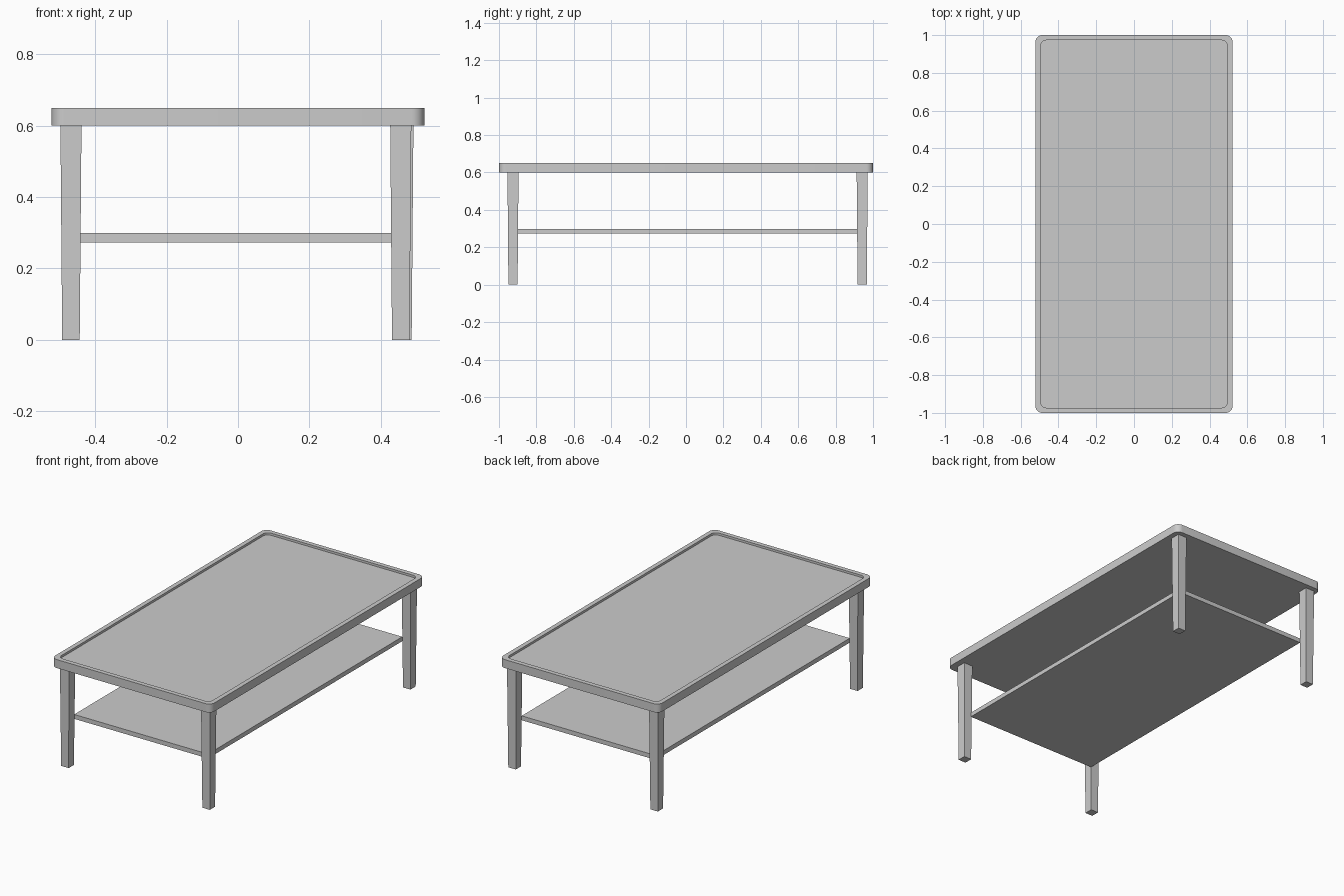
import bpy, bmesh
from math import cos, sin, pi, radians

if "Cube" in bpy.data.objects:
    bpy.data.objects.remove(bpy.data.objects["Cube"])


def rounded_rect(hx, hy, r, n=8):
    """Outline of a rectangle with rounded corners, counter-clockwise."""
    pts = []
    for k, (sx, sy) in enumerate([(1, 1), (-1, 1), (-1, -1), (1, -1)]):
        for i in range(n + 1):
            a = (k + i / n) * pi / 2
            pts.append((sx * (hx - r) + r * cos(a), sy * (hy - r) + r * sin(a)))
    return pts


def loft(name, rings):
    """Skin between (outline, z) rings and cap both ends."""
    bm = bmesh.new()
    loops = [[bm.verts.new((x, y, z)) for x, y in pts] for pts, z in rings]
    for a, b in zip(loops, loops[1:]):
        for i in range(len(a)):
            j = (i + 1) % len(a)
            bm.faces.new((a[i], a[j], b[j], b[i]))
    bm.faces.new(loops[0][::-1])
    bm.faces.new(loops[-1])
    bmesh.ops.recalc_face_normals(bm, faces=bm.faces)
    mesh = bpy.data.meshes.new(name)
    bm.to_mesh(mesh)
    bm.free()
    obj = bpy.data.objects.new(name, mesh)
    bpy.context.collection.objects.link(obj)
    return obj


def rect(cx, cy, hx, hy):
    return [(cx + sx * hx, cy + sy * hy)
            for sx, sy in [(1, 1), (-1, 1), (-1, -1), (1, -1)]]


# Table top: rounded slab with a shallow recess inside a raised rim
outer = rounded_rect(0.522, 1.0, 0.036)
inner = rounded_rect(0.495, 0.973, 0.032)
top = loft("table_top", [(outer, 0.60), (outer, 0.65), (inner, 0.65), (inner, 0.637)])
bpy.context.view_layer.objects.active = top
top.select_set(True)
bpy.ops.object.shade_smooth_by_angle(angle=radians(30))

# Four square legs tapering towards the floor
legs = {
    "front_left_leg": (-0.468, -0.925),
    "front_right_leg": (0.456, -0.925),
    "back_left_leg": (-0.468, 0.942),
    "back_right_leg": (0.462, 0.942),
}
for name, (x, y) in legs.items():
    loft(name, [(rect(x, y, 0.0245, 0.0245), 0.0), (rect(x, y, 0.0295, 0.0295), 0.60)])

# Lower shelf, its corners meeting the inner corners of the legs
shelf = rect(-0.004, 0.008, 0.438, 0.908)
loft("lower_shelf", [(shelf, 0.273), (shelf, 0.299)])
